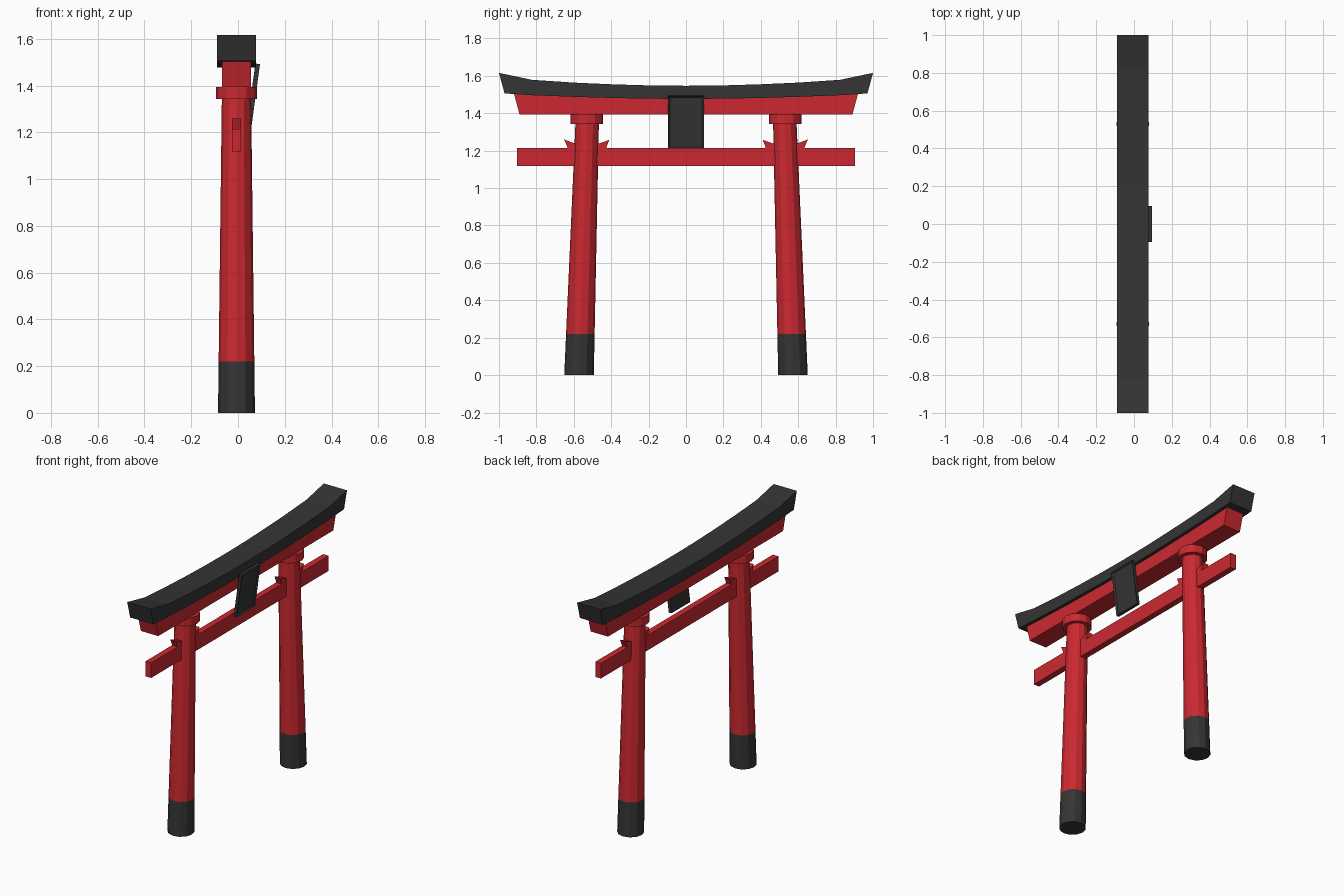
import bpy, bmesh, math
from mathutils import Vector, Matrix

if "Cube" in bpy.data.objects:
    bpy.data.objects.remove(bpy.data.objects["Cube"])

CX = -0.0065  # centre plane of the gate (the plaque overhangs on +x)

def material(name, rgb):
    m = bpy.data.materials.new(name)
    m.diffuse_color = (*rgb, 1)
    m.use_nodes = True
    m.node_tree.nodes["Principled BSDF"].inputs["Base Color"].default_value = m.diffuse_color
    return m

RED = material("red_paint", (0.60, 0.022, 0.03))
BLACK = material("black_paint", (0.035, 0.035, 0.035))

def finish(name, bm, mat):
    bmesh.ops.recalc_face_normals(bm, faces=bm.faces)
    me = bpy.data.meshes.new(name)
    bm.to_mesh(me)
    bm.free()
    me.materials.append(mat)
    ob = bpy.data.objects.new(name, me)
    bpy.context.collection.objects.link(ob)
    return ob

def slab(name, upper, lower, half, mat):
    """Strip between two (y, z) polylines, given thickness along x."""
    bm = bmesh.new()
    rings = [[bm.verts.new((CX + sx * half, y, z)) for sx, (y, z) in
              ((-1, u), (1, u), (1, l), (-1, l))] for u, l in zip(upper, lower)]
    for a, b in zip(rings, rings[1:]):
        for i in range(4):
            j = (i + 1) % 4
            bm.faces.new((a[i], a[j], b[j], b[i]))
    bm.faces.new(rings[0])
    bm.faces.new(rings[-1])
    return finish(name, bm, mat)

def tube(name, y0, z0, r0, y1, z1, r1, mat, n=12):
    """Leaning tapered cylinder with horizontal ends."""
    bm = bmesh.new()
    rings = [[bm.verts.new((CX + r * math.cos(k * math.tau / n),
                            y + r * math.sin(k * math.tau / n), z)) for k in range(n)]
             for y, z, r in ((y0, z0, r0), (y1, z1, r1))]
    for i in range(n):
        j = (i + 1) % n
        bm.faces.new((rings[0][i], rings[0][j], rings[1][j], rings[1][i]))
    bm.faces.new(rings[0])
    bm.faces.new(rings[1])
    return finish(name, bm, mat)

def both(half_pts):
    return [(-y, z) for y, z in reversed(half_pts) if y > 0] + half_pts

# curved top roof beam with upswept ends
roof_low = [(0, 1.477), (0.2, 1.478), (0.4, 1.482), (0.6, 1.488), (0.81, 1.496), (0.97, 1.506)]
roof_top = [(0, 1.547), (0.2, 1.549), (0.4, 1.555), (0.6, 1.564), (0.825, 1.579), (1.0, 1.616)]
slab("roof_beam", both(roof_top), both(roof_low), 0.0825, BLACK)

# red beam under the roof, slanted ends
sh_top = [(0, 1.48), (0.2, 1.481), (0.4, 1.485), (0.6, 1.491), (0.81, 1.499), (0.92, 1.505)]
sh_low = [(y * 0.89 / 0.92, 1.394) for y, z in sh_top]
slab("upper_beam", both(sh_top), both(sh_low), 0.062, RED)

# straight tie beam
slab("tie_beam", [(-0.903, 1.215), (0.903, 1.215)], [(-0.903, 1.118), (0.903, 1.118)], 0.02, RED)

def lean(z):
    """Pillar centre y and radius at height z."""
    t = z / 1.36
    return 0.572 - 0.044 * t, 0.079 - 0.0165 * t

# pillars with black feet, collars and wedges
for s, side in ((-1, "left"), (1, "right")):
    (ya, ra), (yb, rb), (yc, rc) = lean(0), lean(0.22), lean(1.36)
    tube(side + "_foot", s * ya, 0, ra, s * yb, 0.22, rb, BLACK)
    tube(side + "_pillar", s * yb, 0.22, rb, s * yc, 1.36, rc, RED)
    tube(side + "_collar", s * 0.53, 1.343, 0.0875, s * 0.53, 1.395, 0.0875, RED)
    slab(side + "_wedges",
         [(s * 0.652, 1.26), (s * 0.59, 1.237), (s * 0.47, 1.237), (s * 0.41, 1.258)],
         [(s * 0.632, 1.214), (s * 0.59, 1.214), (s * 0.47, 1.214), (s * 0.427, 1.214)], 0.02, RED)

# framed plaque, leaning forward at the top
bm = bmesh.new()
bmesh.ops.create_cube(bm, size=1, matrix=Matrix.Diagonal((0.02, 0.19, 0.284, 1)))
face = max(bm.faces, key=lambda f: f.calc_center_median().x)
bmesh.ops.inset_region(bm, faces=[face], thickness=0.013)
bmesh.ops.translate(bm, verts=face.verts, vec=(-0.008, 0, 0))
bmesh.ops.transform(bm, verts=bm.verts, matrix=Matrix.Translation((0.065, 0, 1.3525))
                    @ Matrix.Rotation(math.radians(7.8), 4, 'Y'))
finish("plaque", bm, BLACK)
